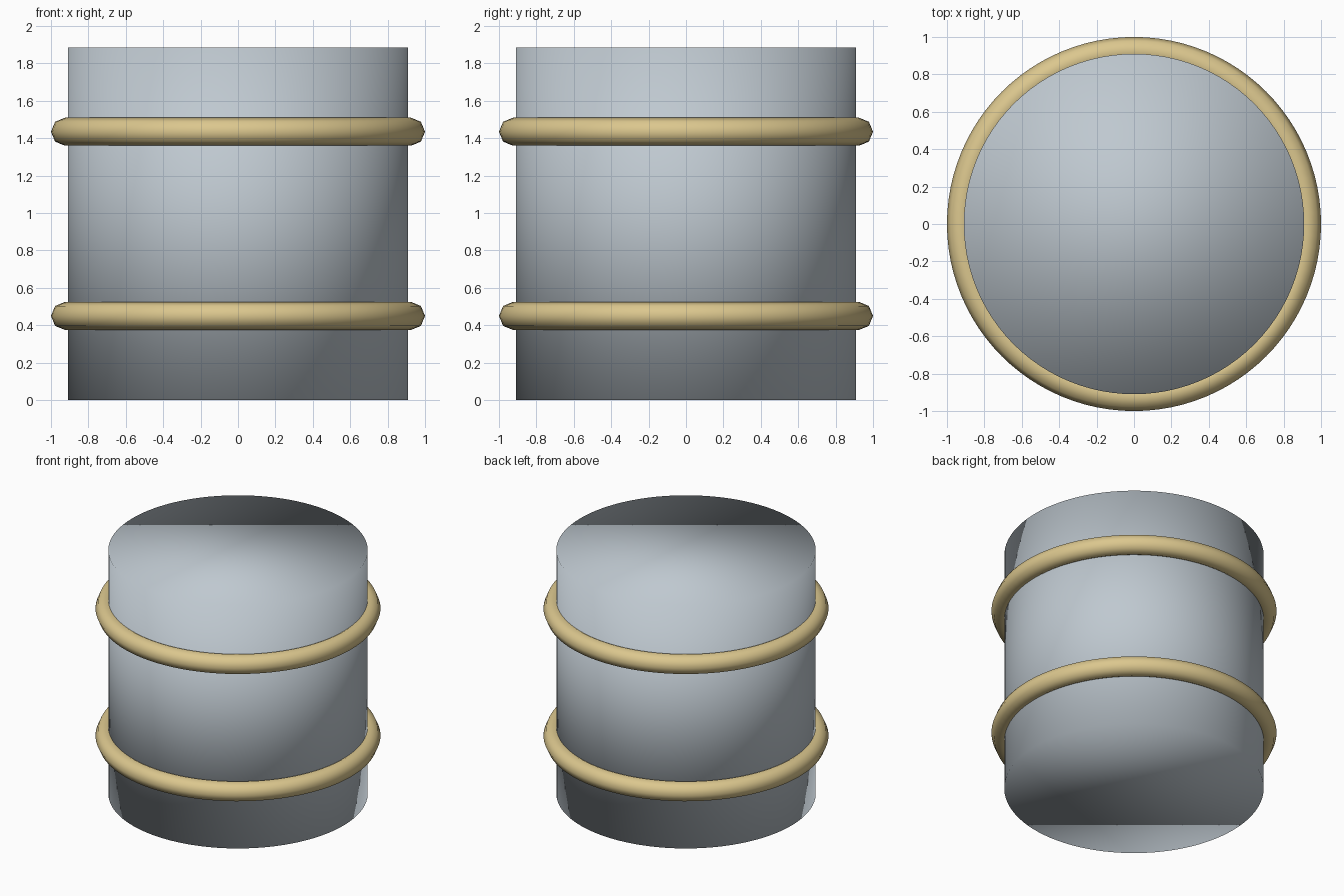
import bpy

if "Cube" in bpy.data.objects:
    bpy.data.objects.remove(bpy.data.objects["Cube"], do_unlink=True)

HEIGHT = 1.885
RADIUS = 0.91
RING_Z = 0.45


def material(name, rgb):
    mat = bpy.data.materials.new(name)
    mat.use_nodes = True
    colour = (*rgb, 1.0)
    mat.diffuse_color = colour
    mat.node_tree.nodes["Principled BSDF"].inputs["Base Color"].default_value = colour
    return mat


def finish(name, mat):
    obj = bpy.context.object
    obj.name = name
    obj.data.materials.append(mat)
    bpy.ops.object.shade_smooth()
    return obj


steel = material("blue grey", (0.52, 0.58, 0.63))
brass = material("pale brass", (0.71, 0.57, 0.27))

# Solid drum, with shading flowing softly over the rims
bpy.ops.mesh.primitive_cylinder_add(
    vertices=96, radius=RADIUS, depth=HEIGHT, location=(0, 0, HEIGHT / 2))
finish("drum_body", steel)

# Two hoops, placed evenly from either end
for name, z in (("lower_hoop", RING_Z), ("upper_hoop", HEIGHT - RING_Z)):
    bpy.ops.mesh.primitive_torus_add(
        major_segments=96, minor_segments=8,
        major_radius=0.925, minor_radius=0.075, location=(0, 0, z))
    finish(name, brass)
